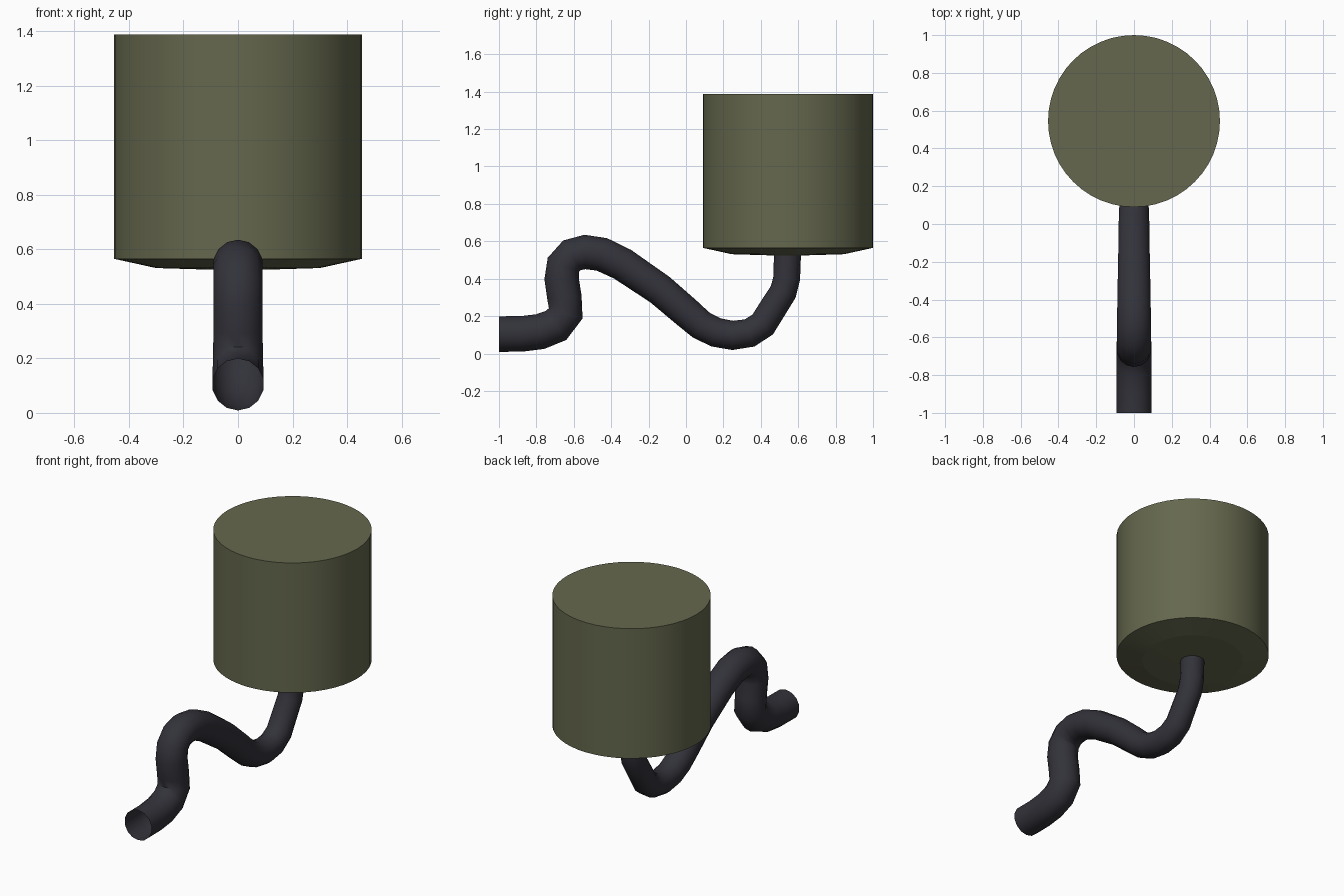
import bpy, bmesh, math
from mathutils import Vector

if "Cube" in bpy.data.objects:
    bpy.data.objects.remove(bpy.data.objects["Cube"])


def material(name, rgb):
    m = bpy.data.materials.new(name)
    m.diffuse_color = (*rgb, 1)
    m.use_nodes = True
    m.node_tree.nodes["Principled BSDF"].inputs["Base Color"].default_value = m.diffuse_color
    return m


def skin(name, rings, mat, cap_start=False, cap_end=False):
    """Join a list of equal-length point rings into one smooth object."""
    bm = bmesh.new()
    vr = [[bm.verts.new(p) for p in ring] for ring in rings]
    n = len(vr[0])
    for a, b in zip(vr, vr[1:]):
        for i in range(n):
            j = (i + 1) % n
            bm.faces.new((a[i], a[j], b[j], b[i]))
    if cap_start:
        bm.faces.new(vr[0][::-1])
    if cap_end:
        bm.faces.new(vr[-1])
    mesh = bpy.data.meshes.new(name)
    bm.to_mesh(mesh)
    bm.free()
    mesh.materials.append(mat)
    ob = bpy.data.objects.new(name, mesh)
    bpy.context.collection.objects.link(ob)
    bpy.ops.object.select_all(action='DESELECT')
    ob.select_set(True)
    bpy.context.view_layer.objects.active = ob
    bpy.ops.object.shade_smooth_by_angle(angle=math.radians(50 if not cap_end else 8))
    return ob


olive = material("olive_green", (0.130, 0.137, 0.075))
dark = material("dark_grey", (0.032, 0.032, 0.042))

# Cylindrical bowl with a shallow tapered underside
SIDES = 48
profile = [(0.10, 0.525), (0.30, 0.531), (0.455, 0.565), (0.455, 1.387)]
bowl_rings = [[(r * math.cos(t), 0.545 + r * math.sin(t), z)
               for t in (2 * math.pi * i / SIDES for i in range(SIDES))]
              for r, z in profile]
skin("bowl", bowl_rings, olive, cap_start=True, cap_end=True)

# Wavy tapering stem in the y-z plane: (y, z, radius), open at the front
path = [(-1, .104, .095), (-.88, .105, .095), (-.78, .117, .095), (-.695, .15, .095),
        (-.643, .215, .094), (-.65, .30, .092), (-.665, .40, .092), (-.655, .475, .092),
        (-.61, .525, .092), (-.54, .543, .092), (-.45, .53, .091), (-.34, .478, .089),
        (-.14, .342, .085), (0, .222, .083), (.08, .153, .080), (.16, .113, .079),
        (.25, .097, .078), (.34, .110, .077), (.41, .155, .076), (.46, .235, .074),
        (.52, .33, .073), (.538, .40, .072), (.543, .54, .072)]
N = 14
stem_rings = []
for k, (y, z, r) in enumerate(path):
    a, b = path[max(k - 1, 0)], path[min(k + 1, len(path) - 1)]
    tan = Vector((0, b[0] - a[0], b[1] - a[1])).normalized()
    if k == 0:
        tan = Vector((0, 1, 0))
    up = Vector((0, -tan.z, tan.y))
    side = Vector((1, 0, 0))
    stem_rings.append([Vector((0, y, z)) + r * (math.cos(t) * up - math.sin(t) * side)
                       for t in (2 * math.pi * i / N for i in range(N))])
stem = skin("stem", stem_rings, dark)

# Make the stem's faces point outwards
bm = bmesh.new()
bm.from_mesh(stem.data)
bmesh.ops.recalc_face_normals(bm, faces=bm.faces)
bm.to_mesh(stem.data)
bm.free()
